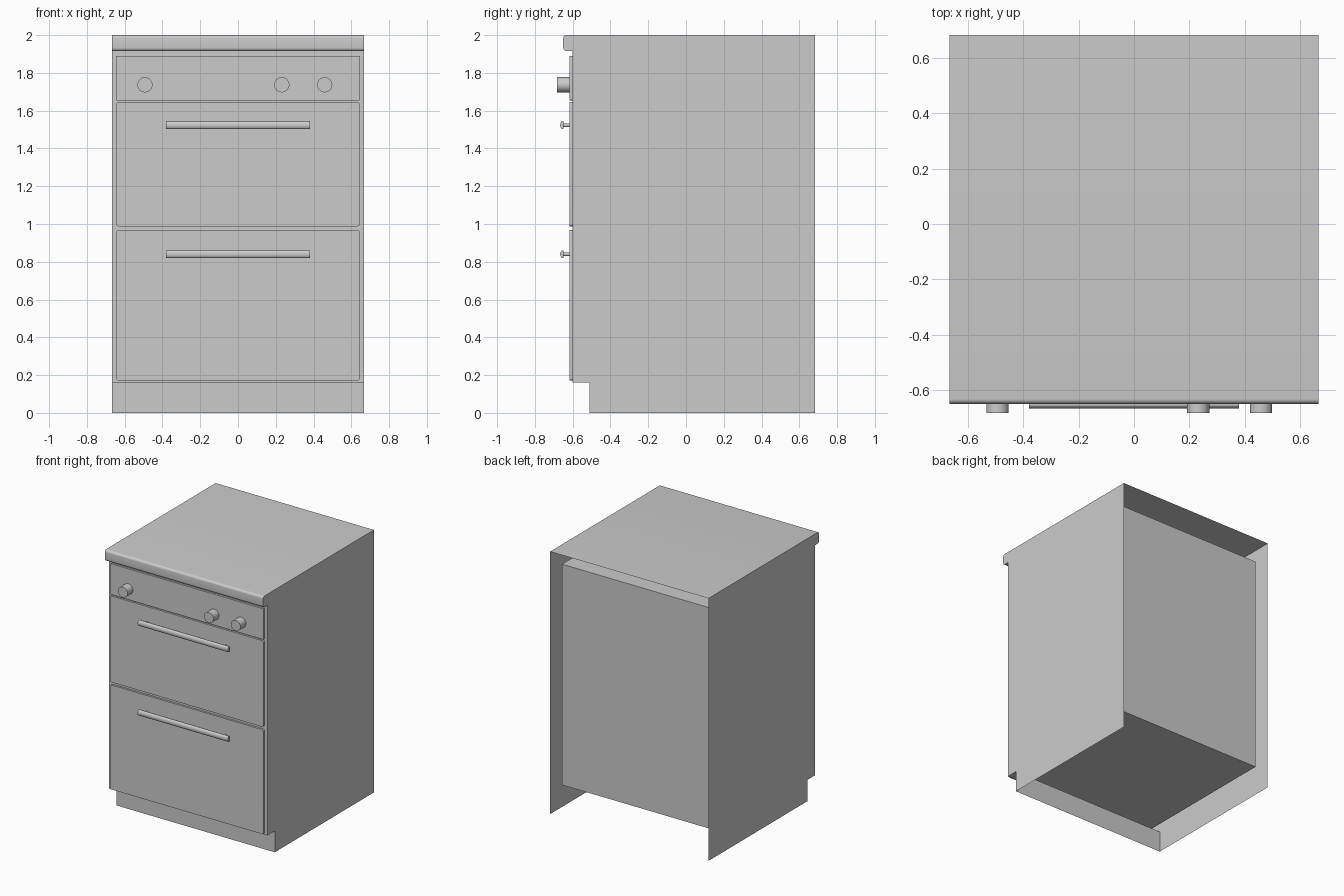
import bpy, bmesh
from math import pi, sin, cos, radians
from mathutils import Matrix

if "Cube" in bpy.data.objects:
    bpy.data.objects.remove(bpy.data.objects["Cube"])

W = 0.667       # half width of the cabinet
BACK = 0.683    # back edge of worktop and sides


def finish(name, bm):
    bmesh.ops.recalc_face_normals(bm, faces=bm.faces)
    mesh = bpy.data.meshes.new(name)
    bm.to_mesh(mesh)
    bm.free()
    ob = bpy.data.objects.new(name, mesh)
    bpy.context.collection.objects.link(ob)
    bpy.ops.object.select_all(action='DESELECT')
    bpy.context.view_layer.objects.active = ob
    ob.select_set(True)
    bpy.ops.object.shade_smooth_by_angle(angle=radians(30))
    return ob


def arc(cu, cv, ru, rv, a0, a1, n=6):
    """Elliptical arc points from angle a0 to a1 in degrees."""
    return [(cu + ru * cos(radians(a0 + (a1 - a0) * i / n)),
             cv + rv * sin(radians(a0 + (a1 - a0) * i / n))) for i in range(n + 1)]


def extrude(bm, face, vec):
    ext = bmesh.ops.extrude_face_region(bm, geom=[face])
    verts = [g for g in ext['geom'] if isinstance(g, bmesh.types.BMVert)]
    bmesh.ops.translate(bm, verts=verts, vec=vec)


def shell(name, profile):
    """Open y-z profile swept across the width, with thin sheets as sides."""
    bm = bmesh.new()
    left = [bm.verts.new((-W, y, z)) for y, z in profile]
    right = [bm.verts.new((W, y, z)) for y, z in profile]
    for i in range(len(profile) - 1):
        bm.faces.new((left[i], left[i + 1], right[i + 1], right[i]))
    for row, x in ((left, -W), (right, W)):
        bm.faces.new(row + [bm.verts.new((x, BACK, 0))])
    return finish(name, bm)


def box(name, lo, hi):
    bm = bmesh.new()
    mid = [(a + b) / 2 for a, b in zip(lo, hi)]
    size = [b - a for a, b in zip(lo, hi)]
    bmesh.ops.create_cube(bm, size=1, matrix=Matrix.Translation(mid) @
                          Matrix.Diagonal((*size, 1)))
    return finish(name, bm)


def front_panel(name, z0, z1, r, x0=-0.645, x1=0.645, y0=-0.617, y1=-0.602):
    """Flat slab in the x-z plane with rounded corners."""
    bm = bmesh.new()
    pts = (arc(x1 - r, z1 - r, r, r, 0, 90, 4) + arc(x0 + r, z1 - r, r, r, 90, 180, 4) +
           arc(x0 + r, z0 + r, r, r, 180, 270, 4) + arc(x1 - r, z0 + r, r, r, 270, 360, 4))
    extrude(bm, bm.faces.new([bm.verts.new((x, y1, z)) for x, z in pts]), (0, y0 - y1, 0))
    return finish(name, bm)


def cylinder_y(name, x, z, y0, y1, r, seg=32):
    bm = bmesh.new()
    mat = Matrix.Translation((x, (y0 + y1) / 2, z)) @ Matrix.Rotation(pi / 2, 4, 'X')
    bmesh.ops.create_cone(bm, cap_ends=True, segments=seg, radius1=r, radius2=r,
                          depth=y1 - y0, matrix=mat)
    return finish(name, bm)


def handle(name, z):
    # bar with a rounded front
    bm = bmesh.new()
    pts = [(-0.648, z + 0.021)] + arc(-0.653, z, 0.013, 0.021, 90, 270, 12) + [(-0.648, z - 0.021)]
    extrude(bm, bm.faces.new([bm.verts.new((-0.38, y, zz)) for y, zz in pts]), (0.76, 0, 0))
    finish(name + "_bar", bm)
    # posts joining the bar to the door
    for side, x in (("left", -0.33), ("right", 0.33)):
        cylinder_y(f"{name}_{side}_post", x, z, -0.650, -0.615, 0.010, seg=16)


# Outer shell: worktop with rounded lip, front, toe kick and thin side sheets
outer = [(BACK, 2.0)]
outer += arc(-0.632, 1.982, 0.018, 0.018, 90, 180)
outer += arc(-0.632, 1.933, 0.018, 0.018, 180, 270)
outer += [(-0.60, 1.915), (-0.60, 0.162), (-0.51, 0.162), (-0.51, 0.0)]
shell("cabinet_shell", outer)

# Inner housing, standing clear of the sides, worktop and open back
box("inner_housing", (-0.632, -0.598, 0.196), (0.632, 0.59, 1.878))

# Front panels
front_panel("control_panel", 1.655, 1.890, 0.003)
front_panel("upper_door", 0.988, 1.645, 0.013)
front_panel("lower_door", 0.171, 0.967, 0.013)

# Control knobs
for i, x in enumerate((-0.493, 0.232, 0.459)):
    cylinder_y(f"knob_{i + 1}", x, 1.737, -0.683, -0.615, 0.040)

# Door handles
handle("upper_handle", 1.523)
handle("lower_handle", 0.840)
